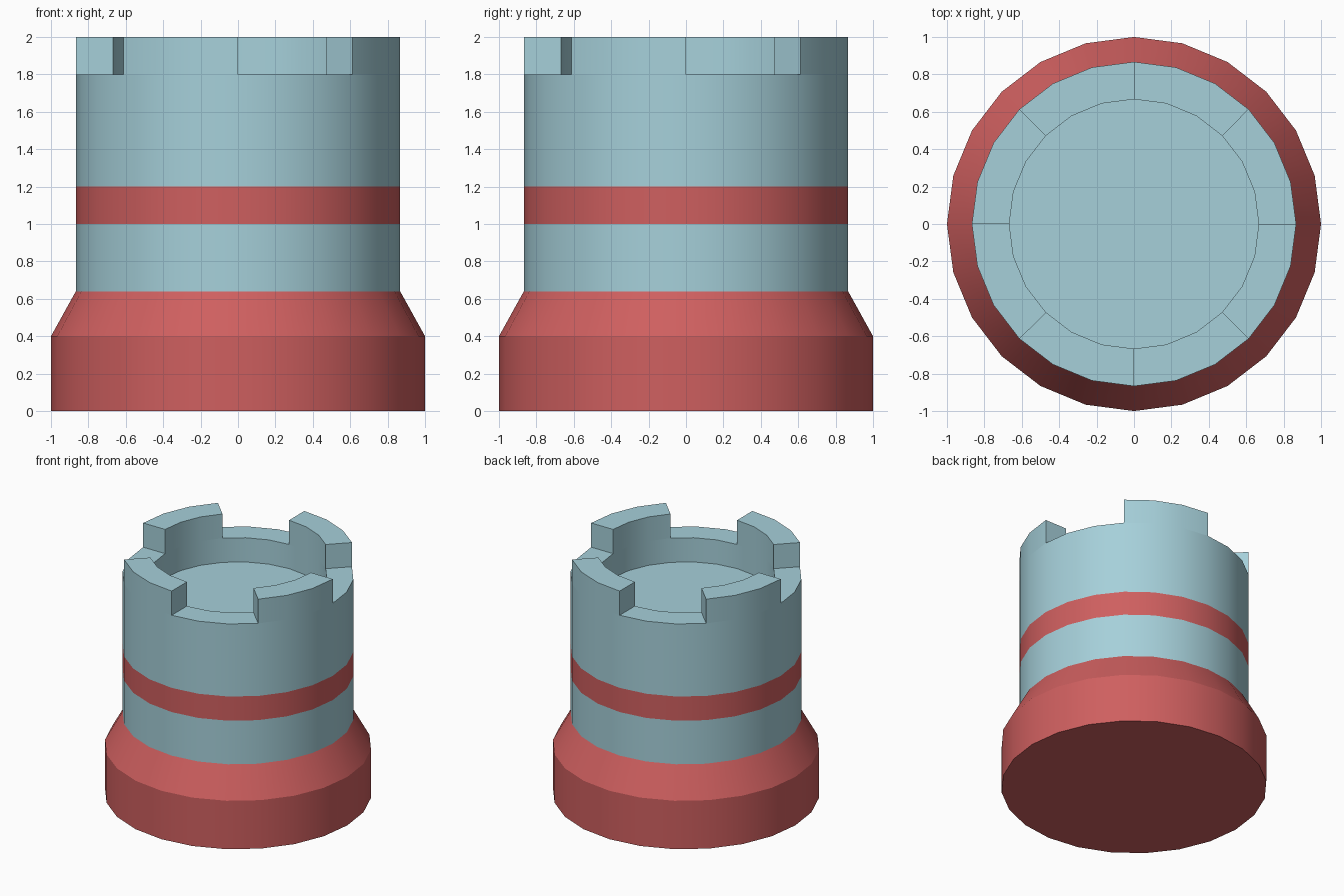
import bpy, bmesh
from math import cos, sin, tau, radians

if "Cube" in bpy.data.objects:
    bpy.data.objects.remove(bpy.data.objects["Cube"])

SIDES = 24
R_BASE, R_WALL, R_INNER = 1.0, 0.867, 0.667


def material(name, rgb):
    mat = bpy.data.materials.new(name)
    mat.diffuse_color = (*rgb, 1.0)
    mat.use_nodes = True
    mat.node_tree.nodes["Principled BSDF"].inputs["Base Color"].default_value = mat.diffuse_color
    return mat


def lathe(name, profile, mat, cap_start=False, cap_end=False, merlon_row=None, merlon_height=0.2):
    """Revolve (radius, z) points; optionally raise every other eighth of one row."""
    bm = bmesh.new()
    rings = [[bm.verts.new((r * cos(tau * i / SIDES), r * sin(tau * i / SIDES), z))
              for i in range(SIDES)] for r, z in profile]
    raised = []
    for row, (low, high) in enumerate(zip(rings, rings[1:])):
        for i in range(SIDES):
            j = (i + 1) % SIDES
            face = bm.faces.new((low[i], low[j], high[j], high[i]))
            if row == merlon_row and i % 6 >= 3:
                raised.append(face)
    if cap_start:
        bm.faces.new(rings[0][::-1])
    if cap_end:
        bm.faces.new(rings[-1])
    bm.normal_update()
    if raised:
        geom = bmesh.ops.extrude_face_region(bm, geom=raised)["geom"]
        verts = [g for g in geom if isinstance(g, bmesh.types.BMVert)]
        bmesh.ops.translate(bm, verts=verts, vec=(0, 0, merlon_height))
    mesh = bpy.data.meshes.new(name)
    bm.to_mesh(mesh)
    bm.free()
    mesh.materials.append(mat)
    mesh.shade_smooth()
    mesh.set_sharp_from_angle(angle=radians(20))
    obj = bpy.data.objects.new(name, mesh)
    bpy.context.collection.objects.link(obj)
    return obj


red = material("red", (0.62, 0.115, 0.115))
blue = material("pale_blue", (0.38, 0.63, 0.70))

# Flared foot
lathe("base", [(R_BASE, 0), (R_BASE, 0.4), (R_WALL, 0.64)], red, cap_start=True)
# Wall and stripe
lathe("lower_wall", [(R_WALL, 0.64), (R_WALL, 1.0)], blue)
lathe("stripe", [(R_WALL, 1.0), (R_WALL, 1.2)], red)
# Upper wall with parapet, four merlons and sunken floor
lathe("battlement", [(R_WALL, 1.2), (R_WALL, 1.8), (R_INNER, 1.8), (R_INNER, 1.6)],
      blue, cap_end=True, merlon_row=1)
